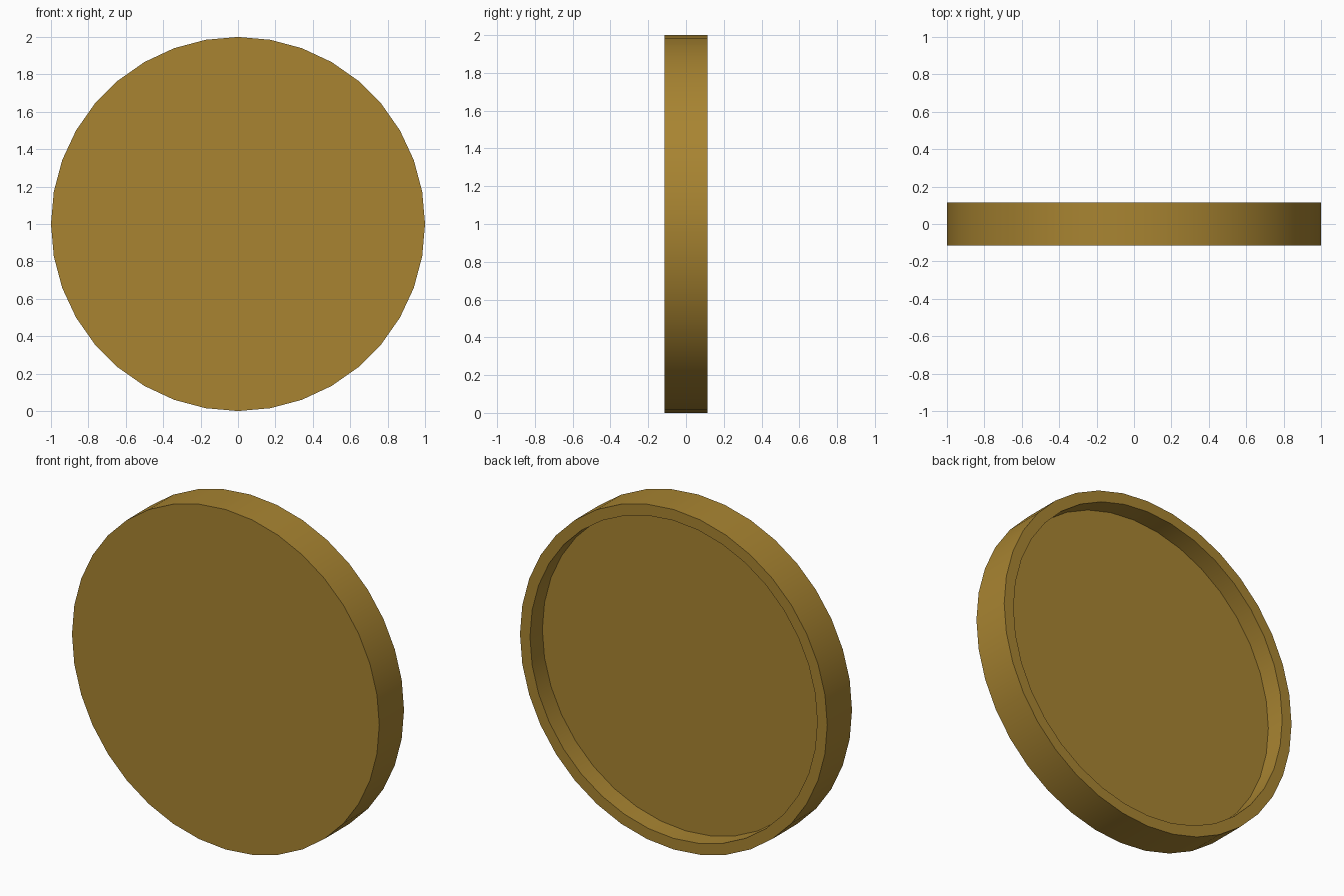
import bpy, bmesh, math

if "Cube" in bpy.data.objects:
    bpy.data.objects.remove(bpy.data.objects["Cube"])

SIDES = 36
HALF = 0.115      # half thickness
INNER = 0.935     # inner radius of the rim

# Single brass-brown colour
brass = bpy.data.materials.new("dull_brass")
brass.diffuse_color = (0.392, 0.231, 0.031, 1.0)
brass.use_nodes = True
brass.node_tree.nodes["Principled BSDF"].inputs["Base Color"].default_value = brass.diffuse_color

bm = bmesh.new()


def ring(radius, y):
    """Ring of vertices in the xz plane around the disc centre."""
    return [bm.verts.new((radius * math.sin(2 * math.pi * i / SIDES), y,
                          1 + radius * math.cos(2 * math.pi * i / SIDES)))
            for i in range(SIDES)]


# Profile from the front edge, over the rim, down to the recessed back floor
rings = [ring(r, y) for r, y in ((1, -HALF), (1, HALF), (INNER, HALF), (INNER, 0.0))]
for a, b in zip(rings, rings[1:]):
    for i in range(SIDES):
        j = (i + 1) % SIDES
        bm.faces.new((a[i], a[j], b[j], b[i]))

# Flat front face and back floor
bm.faces.new(rings[0])
centre = bm.verts.new((0, 0, 1))
for i in range(SIDES):
    bm.faces.new((rings[-1][i], rings[-1][(i + 1) % SIDES], centre))
bmesh.ops.recalc_face_normals(bm, faces=bm.faces)

mesh = bpy.data.meshes.new("dished_disc")
bm.to_mesh(mesh)
bm.free()
mesh.materials.append(brass)
disc = bpy.data.objects.new("dished_disc", mesh)
bpy.context.collection.objects.link(disc)

# Smooth round walls, sharp corners
bpy.context.view_layer.objects.active = disc
disc.select_set(True)
bpy.ops.object.shade_smooth_by_angle(angle=math.radians(30))
